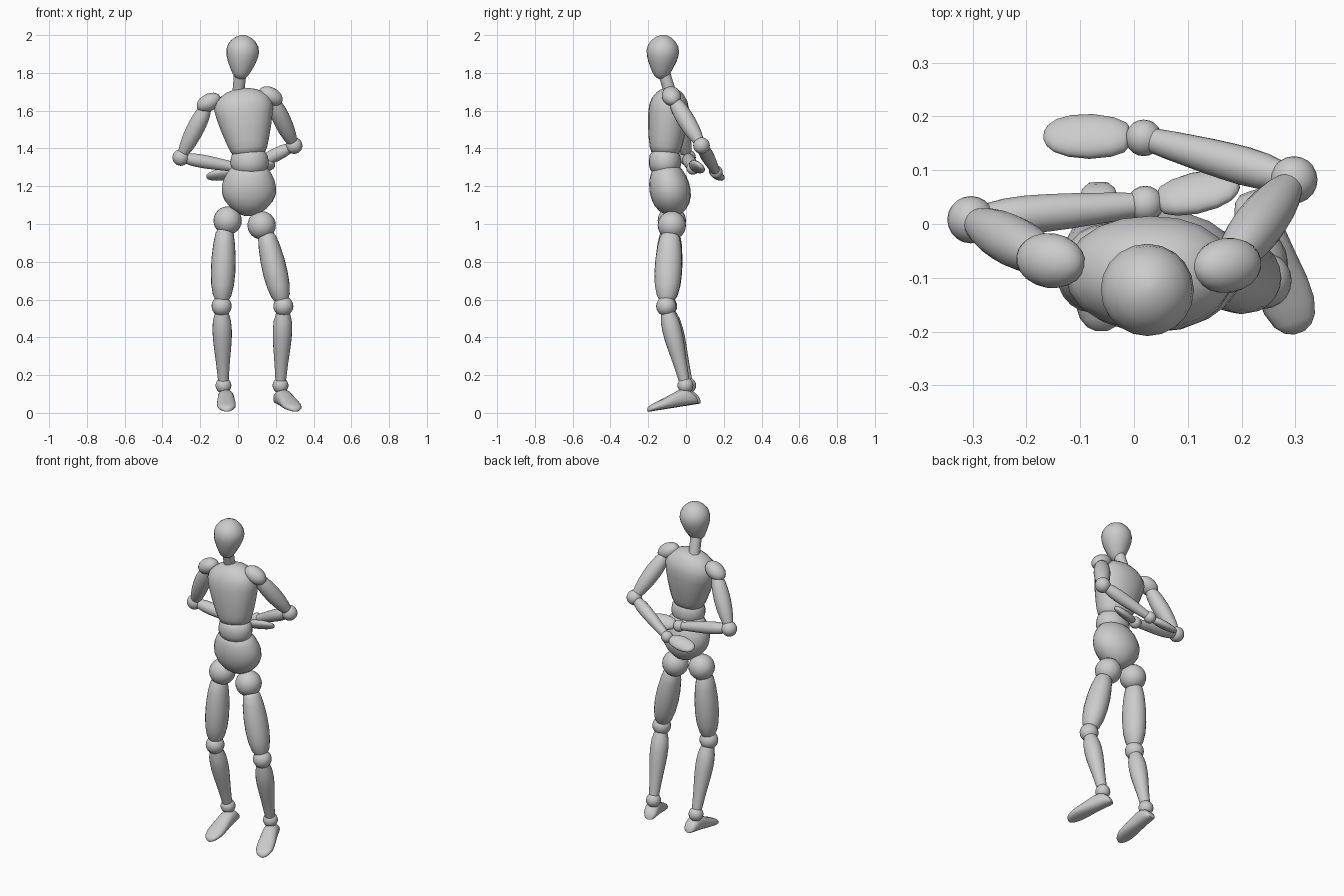
import bpy, bmesh
from math import sin, cos, pi, radians, copysign
from mathutils import Vector

SIDES = 20


def finish(bm, name):
    bmesh.ops.recalc_face_normals(bm, faces=bm.faces)
    mesh = bpy.data.meshes.new(name)
    bm.to_mesh(mesh)
    bm.free()
    obj = bpy.data.objects.new(name, mesh)
    bpy.context.collection.objects.link(obj)
    bpy.ops.object.select_all(action='DESELECT')
    obj.select_set(True)
    bpy.context.view_layer.objects.active = obj
    bpy.ops.object.shade_smooth_by_angle(angle=radians(60))
    return obj


def loft(name, a, b, profile, side=(1, 0, 0), power=1.0, flat_base=False):
    """Skin elliptical rings (t, half width, half depth) along the line a-b."""
    a, b, side = Vector(a), Vector(b), Vector(side)
    d = (b - a).normalized()
    s = (side - d * side.dot(d)).normalized()
    u = d.cross(s)
    bm = bmesh.new()
    rings = []
    for t, w, h in profile:
        c = a.lerp(b, t) + (u * h if flat_base else Vector())
        ring = []
        for i in range(SIDES):
            ang = 2 * pi * i / SIDES
            x, y = (copysign(abs(v) ** power, v) for v in (cos(ang), sin(ang)))
            ring.append(bm.verts.new(c + s * (w * x) + u * (h * y)))
        rings.append(ring)
    for r, q in zip(rings, rings[1:]):
        for i in range(SIDES):
            j = (i + 1) % SIDES
            bm.faces.new((r[i], r[j], q[j], q[i]))
    bm.faces.new(rings[0])
    bm.faces.new(rings[-1])
    return finish(bm, name)


def limb(name, a, b, radii, **kw):
    """Loft with evenly spaced round sections."""
    n = len(radii) - 1
    return loft(name, a, b, [(i / n, r, r) for i, r in enumerate(radii)], **kw)


def ball(name, c, r, scale=(1, 1, 1), tilt=0, turn=0):
    bm = bmesh.new()
    bmesh.ops.create_uvsphere(bm, u_segments=SIDES, v_segments=12, radius=r)
    obj = finish(bm, name)
    obj.location, obj.scale = c, scale
    obj.rotation_euler = (0, tilt, turn)
    return obj


# Head and neck
loft("head", (0.012, -0.134, 1.768), (0.032, -0.116, 2.0),
     [(0, .012, .012), (.03, .028, .026), (.1, .042, .042), (.22, .057, .057),
      (.38, .074, .073), (.52, .084, .083), (.64, .087, .086), (.76, .081, .08),
      (.87, .064, .063), (.95, .041, .041), (.99, .018, .018), (1, .004, .004)])
limb("neck", (0.0, -0.075, 1.67), (0.012, -0.12, 1.81), [.033, .032, .032, .033])

# Torso
loft("chest", (0.06, -0.112, 1.365), (0.018, -0.082, 1.715),
     [(0, .07, .055), (.03, .088, .073), (.1, .1, .083), (.2, .112, .091),
      (.4, .133, .101), (.6, .15, .107), (.74, .157, .105), (.84, .143, .094),
      (.92, .112, .075), (.97, .08, .055), (1, .04, .03)], power=.93)
loft("waist", (0.062, -0.113, 1.392), (0.06, -0.11, 1.262),
     [(0, .055, .045), (.06, .08, .067), (.2, .094, .08), (.4, .1, .085),
      (.6, .1, .085), (.8, .092, .078), (.94, .072, .06), (1, .045, .038)])
loft("pelvis", (0.062, -0.116, 1.31), (0.053, -0.052, 1.043),
     [(0, .06, .045), (.05, .095, .07), (.15, .117, .087), (.28, .134, .1),
      (.42, .144, .107), (.56, .143, .107), (.7, .128, .1), (.83, .099, .082),
      (.93, .065, .054), (.98, .034, .03), (1, .008, .008)])

# Legs: hip, knee, ankle, heel, toe
legs = {
    "right": ((-.055, -.075, 1.018), (-.087, -.1, .565), (-.077, .012, .145),
              (-.066, .078, .05), (-.06, -.197, .006)),
    "left": ((.125, -.075, .993), (.24, -.105, .565), (.225, -.003, .145),
             (.213, .06, .05), (.307, -.2, .006)),
}
for n, (hip, knee, ankle, heel, toe) in legs.items():
    H, K, A = Vector(hip), Vector(knee), Vector(ankle)
    ball(n + "_hip", H, .075)
    ball(n + "_knee", K, .053)
    ball(n + "_ankle", A, .042)
    bow = Vector((.012 if n == "left" else -.012, -.006, 0))
    loft(n + "_thigh", H.lerp(K, .1) + bow, H.lerp(K, .94),
         [(0, .035, .04), (.06, .048, .053), (.2, .057, .064), (.4, .064, .071),
          (.6, .065, .072), (.78, .06, .066), (.92, .049, .053), (1, .033, .036)])
    limb(n + "_shin", K.lerp(A, .08), K.lerp(A, .94),
         [.036, .048, .051, .05, .046, .041, .036, .032, .028])
    loft(n + "_foot", heel, toe,
         [(0, .018, .012), (.03, .03, .022), (.1, .038, .034), (.2, .041, .042),
          (.32, .043, .043), (.48, .046, .036), (.65, .05, .028), (.8, .049, .022),
          (.91, .04, .017), (.97, .027, .013), (1, .012, .007)],
         power=.85, flat_base=True)

# Arms: shoulder, elbow, wrist, fingertip, palm width direction
arms = {
    "right": ((-.155, -.068, 1.643), (-.303, .008, 1.352), (.021, .037, 1.295),
              (.195, .075, 1.31), (0, .75, -.6)),
    "left": ((.173, -.077, 1.677), (.297, .082, 1.415), (.018, .16, 1.275),
             (-.167, .165, 1.25), (0, .87, -.5)),
}
for n, (sh, elbow, wrist, tip, palm) in arms.items():
    S, E, W, T = Vector(sh), Vector(elbow), Vector(wrist), Vector(tip)
    sg = 1 if n == "left" else -1
    ball(n + "_shoulder", S, .05, (1.38, 1.02, .92), sg * .5, sg * .15)
    ball(n + "_elbow", E, .044)
    ball(n + "_wrist", W, .034)
    limb(n + "_upper_arm", S.lerp(E, .08), E.lerp(S, .07),
         [.028, .04, .045, .047, .046, .043, .037, .027])
    limb(n + "_forearm", E.lerp(W, .08), W.lerp(E, .06),
         [.027, .034, .036, .035, .033, .03, .027, .023])
    loft(n + "_hand", W.lerp(T, .14), T,
         [(0, .018, .012), (.05, .03, .018), (.2, .04, .023), (.45, .046, .024),
          (.7, .043, .021), (.87, .034, .016), (.96, .022, .011), (1, .01, .006)],
         side=palm)
